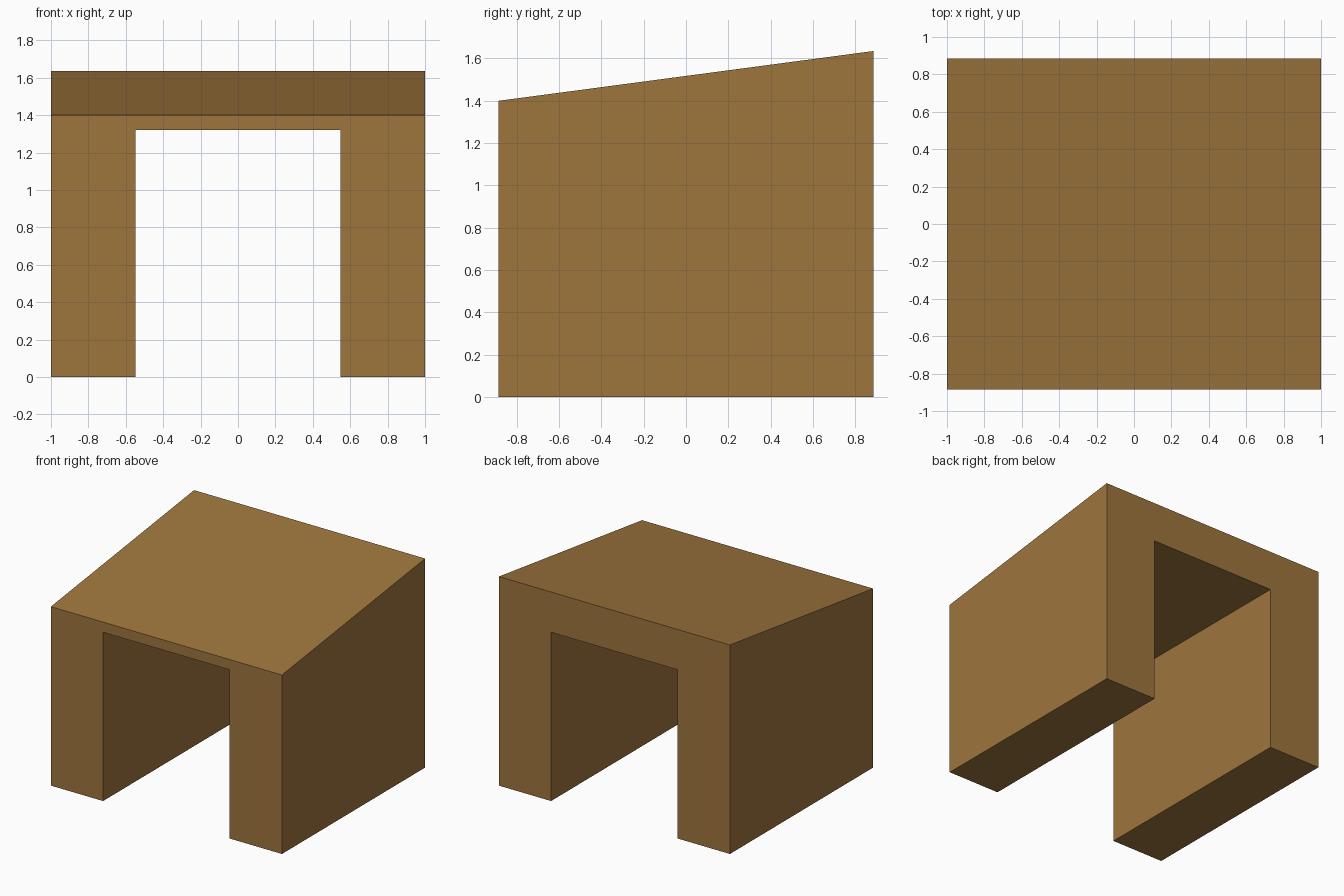
import bpy, bmesh
from mathutils import Vector

if "Cube" in bpy.data.objects:
    bpy.data.objects.remove(bpy.data.objects["Cube"])

HALF_W, HALF_D = 1.0, 0.885
OPEN_W, OPEN_H = 0.548, 1.32
FRONT_H, BACK_H = 1.40, 1.635

wood = bpy.data.materials.new("brown")
wood.diffuse_color = (0.34, 0.178, 0.046, 1)
wood.use_nodes = True
wood.node_tree.nodes["Principled BSDF"].inputs["Base Color"].default_value = wood.diffuse_color

# Portal outline, seen from the front
profile = [(-HALF_W, 0), (-OPEN_W, 0), (-OPEN_W, OPEN_H), (OPEN_W, OPEN_H),
           (OPEN_W, 0), (HALF_W, 0), (HALF_W, FRONT_H), (-HALF_W, FRONT_H)]

# Extrude the outline from front to back
bm = bmesh.new()
front = bm.faces.new([bm.verts.new((x, -HALF_D, z)) for x, z in profile])
ext = bmesh.ops.extrude_face_region(bm, geom=[front])["geom"]
back_verts = [v for v in ext if isinstance(v, bmesh.types.BMVert)]
bmesh.ops.translate(bm, verts=back_verts, vec=Vector((0, 2 * HALF_D, 0)))

# Raise the back edge of the roof to make it slope
for v in back_verts:
    if v.co.z > OPEN_H + 0.01:
        v.co.z = BACK_H

# Keep the front face if the extrusion removed it
bm.verts.ensure_lookup_table()
if any(e.is_boundary for e in bm.edges):
    bmesh.ops.holes_fill(bm, edges=[e for e in bm.edges if e.is_boundary], sides=0)
bmesh.ops.recalc_face_normals(bm, faces=bm.faces[:])

mesh = bpy.data.meshes.new("sloped_portal")
bm.to_mesh(mesh)
bm.free()
mesh.materials.append(wood)
bpy.context.collection.objects.link(bpy.data.objects.new("sloped_portal", mesh))
